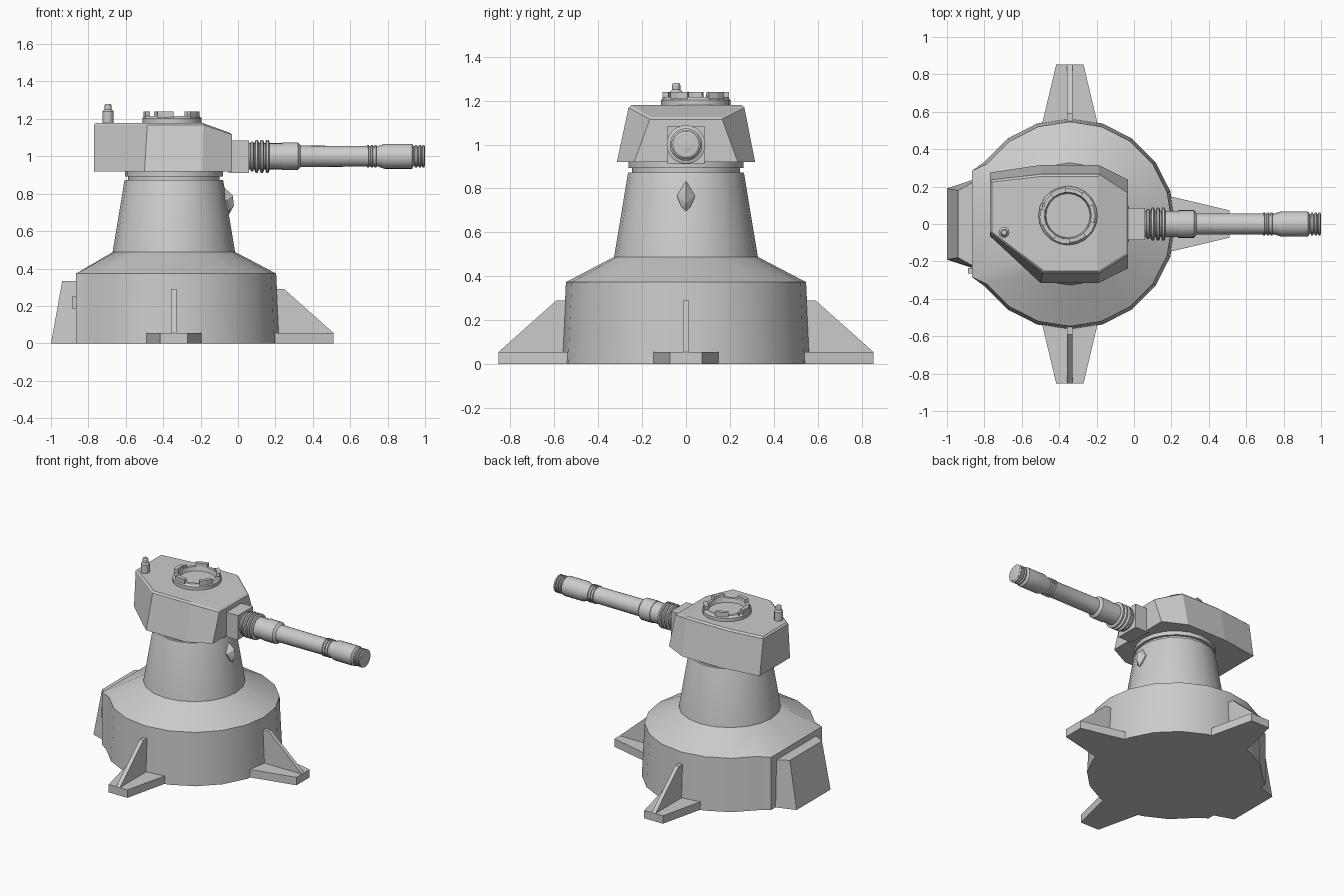
import bpy, bmesh, math
from mathutils import Matrix, Vector

if "Cube" in bpy.data.objects:
    bpy.data.objects.remove(bpy.data.objects["Cube"])

CX = -0.343  # turret axis


def finish(name, bm, smooth=False):
    bmesh.ops.recalc_face_normals(bm, faces=bm.faces)
    me = bpy.data.meshes.new(name)
    bm.to_mesh(me)
    bm.free()
    ob = bpy.data.objects.new(name, me)
    bpy.context.collection.objects.link(ob)
    if smooth:
        bpy.ops.object.select_all(action='DESELECT')
        ob.select_set(True)
        bpy.context.view_layer.objects.active = ob
        bpy.ops.object.shade_smooth_by_angle(angle=math.radians(25))
    return ob


def loft(name, rings, smooth=False, closed=False):
    """Skin equal-length rings of points; cap the ends unless closed."""
    bm = bmesh.new()
    vs = [[bm.verts.new(p) for p in r] for r in rings]
    n = len(vs[0])
    pairs = list(zip(vs, vs[1:])) + ([(vs[-1], vs[0])] if closed else [])
    for a, b in pairs:
        for i in range(n):
            j = (i + 1) % n
            bm.faces.new((a[i], a[j], b[j], b[i]))
    if not closed:
        bm.faces.new(vs[0])
        bm.faces.new(vs[-1])
    return finish(name, bm, smooth)


def circle(r, z, n=20, cx=CX, cy=0.0):
    return [(cx + r * math.cos(2 * math.pi * k / n),
             cy + r * math.sin(2 * math.pi * k / n), z) for k in range(n)]


def lathe(name, profile, n=20, cx=CX, cy=0.0):
    return loft(name, [circle(r, z, n, cx, cy) for r, z in profile], True)


def lathe_x(name, profile, n=24, z=1.0):
    """Lathe around the horizontal gun axis, profile is (x, radius)."""
    return loft(name, [[(x, r * math.cos(2 * math.pi * k / n),
                         z + r * math.sin(2 * math.pi * k / n))
                        for k in range(n)] for x, r in profile], True)


def box(name, x0, x1, y0, y1, z0, z1):
    return loft(name, [[(x0, y0, z), (x1, y0, z), (x1, y1, z), (x0, y1, z)]
                       for z in (z0, z1)])


# Pedestal: 20-sided drum with a flattened back, sloping shoulder
def drum_ring(r, z):
    pts = circle(r, z)
    for k, y in ((9, 0.285), (10, 0.0), (11, -0.285)):
        pts[k] = (-0.865, y, z)
    return pts


loft("pedestal", [drum_ring(0.565, 0), drum_ring(0.547, 0.373),
                  circle(0.328, 0.488)], True)

# Neck and turret bearing rings
lathe("neck", [(0.328, 0.485), (0.265, 0.865), (0.262, 0.872)])
lathe("bearing", [(0.245, 0.865), (0.245, 0.892), (0.262, 0.892), (0.262, 0.925)])

# Rear equipment box and latch
loft("rear_box", [
    [(-1.0, -0.19, 0), (-0.85, -0.24, 0), (-0.85, 0.24, 0), (-1.0, 0.19, 0)],
    [(-0.94, -0.18, 0.332), (-0.85, -0.23, 0.332),
     (-0.85, 0.23, 0.332), (-0.94, 0.18, 0.332)]])
box("rear_latch", -0.887, -0.85, -0.265, -0.235, 0.185, 0.25)

# Three feet, each a tapered plate with an upright rib
for i, ang in enumerate((-90, 0, 90)):
    m = Matrix.Translation((CX, 0, 0)) @ Matrix.Rotation(math.radians(ang), 4, 'Z')
    plate = [(0.52, -0.152), (0.853, -0.073), (0.853, 0.073), (0.52, 0.152)]
    loft(f"foot_plate_{i}", [[m @ Vector((x, y, z)) for x, y in plate]
                             for z in (0, 0.056)])
    rib = [(0.50, 0.03), (0.853, 0.03), (0.853, 0.056), (0.59, 0.29), (0.50, 0.29)]
    loft(f"foot_rib_{i}", [[m @ Vector((x, y, z)) for x, z in rib]
                           for y in (-0.014, 0.014)])

# Turret head: one rear corner cut off, front roof sloping down
low = [(-0.77, -0.065), (-0.50, -0.315), (-0.19, -0.315), (-0.032, -0.236),
       (-0.032, 0.236), (-0.19, 0.315), (-0.50, 0.315), (-0.77, 0.275)]
high = [(-0.77, -0.045), (-0.485, -0.262), (-0.185, -0.262), (-0.032, -0.165),
        (-0.032, 0.165), (-0.185, 0.266), (-0.50, 0.266), (-0.77, 0.235)]
bm = bmesh.new()
a = [bm.verts.new((x, y, 0.92)) for x, y in low]
b = [bm.verts.new((x, y, 1.115 if x > -0.1 else 1.168)) for x, y in high]
c = [bm.verts.new((-0.4 + (x + 0.4) * 0.97, y * 0.955,
                   1.125 if x > -0.1 else 1.179)) for x, y in high]
for lo, up in ((a, b), (b, c)):
    for i in range(8):
        j = (i + 1) % 8
        bm.faces.new((lo[i], lo[j], up[j], up[i]))
bm.faces.new(a)
bm.faces.new((c[0], c[1], c[2], c[5], c[6], c[7]))
bm.faces.new((c[2], c[3], c[4], c[5]))
finish("turret_head", bm)

# Hatch ring with recessed lid and five clamps
HX, HY = -0.353, 0.045
lathe("hatch", [(0.158, 1.17), (0.158, 1.202), (0.145, 1.216), (0.125, 1.216),
                (0.118, 1.188)], 20, HX, HY)
for i in range(5):
    c0 = math.radians(40 + 72 * i)
    rings = []
    for t in (-0.3, 0.0, 0.3):
        ca, sa = math.cos(c0 + t), math.sin(c0 + t)
        rings.append([(HX + r * ca, HY + r * sa, z) for r, z in
                      ((0.125, 1.2), (0.152, 1.2), (0.152, 1.24), (0.125, 1.24))])
    loft(f"hatch_clamp_{i}", rings)
box("hatch_hinge", -0.49, -0.475, 0.09, 0.11, 1.17, 1.228)

# Roof sensor
lathe("roof_sensor", [(0.029, 1.17), (0.029, 1.24), (0.019, 1.25), (0.019, 1.272),
                      (0.014, 1.28)], 12, -0.695, -0.045)

# Gun mount and barrel
box("gun_mount", -0.05, 0.058, -0.085, 0.085, 0.912, 1.085)
lathe_x("barrel", [(0.04, 0.07), (0.235, 0.07), (0.235, 0.074), (0.32, 0.074),
                   (0.335, 0.057), (0.75, 0.055), (0.785, 0.067), (0.93, 0.067),
                   (0.94, 0.052), (1.0, 0.052), (1.0, 0.038), (0.9, 0.036)])


def gun_ring(name, x, r, w):
    lathe_x(name, [(x - w, r - 0.012), (x - w * 0.5, r), (x + w * 0.5, r),
                   (x + w, r - 0.012)])


for i, x in enumerate((0.075, 0.1, 0.128, 0.157)):
    gun_ring(f"recoil_ring_{i}", x, 0.08 if i == 0 else 0.088, 0.011)
for i, x in enumerate((0.695, 0.715, 0.735)):
    gun_ring(f"barrel_ring_{i}", x, 0.061, 0.008)
for i, x in enumerate((0.952, 0.972, 0.991)):
    gun_ring(f"muzzle_ring_{i}", x, 0.061, 0.009)

# Small pointed hood on the front of the neck
bm = bmesh.new()
for p in ((-0.075, 0, 0.835), (-0.028, 0, 0.79), (-0.022, 0, 0.735),
          (-0.045, 0, 0.695), (-0.06, 0.042, 0.765), (-0.06, -0.042, 0.765),
          (-0.045, 0.02, 0.715), (-0.045, -0.02, 0.715),
          (-0.12, 0, 0.83), (-0.12, 0.042, 0.765), (-0.12, -0.042, 0.765),
          (-0.12, 0, 0.7)):
    bm.verts.new(p)
bmesh.ops.convex_hull(bm, input=bm.verts)
finish("neck_hood", bm)
